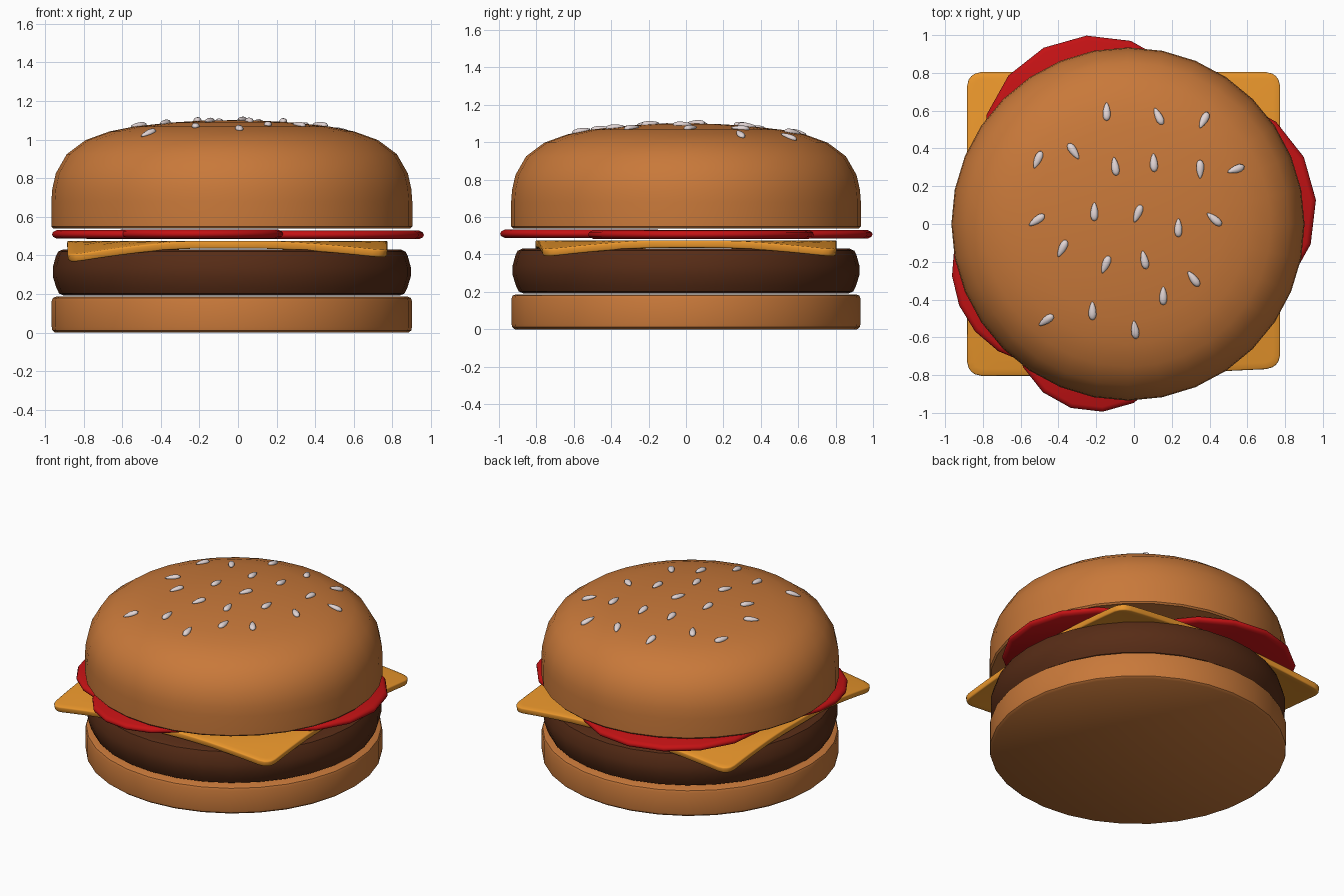
import bpy, bmesh, math
from mathutils import Vector, Matrix

if "Cube" in bpy.data.objects:
    bpy.data.objects.remove(bpy.data.objects["Cube"])

CX = -0.032  # bun axis


def material(name, rgb):
    m = bpy.data.materials.new(name)
    m.diffuse_color = (*rgb, 1)
    m.use_nodes = True
    m.node_tree.nodes["Principled BSDF"].inputs["Base Color"].default_value = m.diffuse_color
    return m


BUN = material("bun", (0.58, 0.19, 0.042))
MEAT = material("meat", (0.095, 0.025, 0.008))
CHEESE = material("cheese", (0.83, 0.31, 0.025))
TOMATO = material("tomato", (0.55, 0.006, 0.007))
SEED = material("seed", (0.75, 0.66, 0.66))


def finish(name, bm, mat, angle=40):
    bmesh.ops.recalc_face_normals(bm, faces=bm.faces[:])
    me = bpy.data.meshes.new(name)
    bm.to_mesh(me)
    bm.free()
    ob = bpy.data.objects.new(name, me)
    bpy.context.collection.objects.link(ob)
    me.materials.append(mat)
    bpy.ops.object.select_all(action='DESELECT')
    ob.select_set(True)
    bpy.context.view_layer.objects.active = ob
    bpy.ops.object.shade_smooth_by_angle(angle=math.radians(angle))
    return ob


def lathe(name, profile, mat, centre=(CX, 0, 0), sides=32, start=0, angle=40):
    """Revolve an (r, z) profile about a vertical axis."""
    bm = bmesh.new()
    turn = Matrix.Rotation(math.radians(start), 3, 'Z')
    vs = [bm.verts.new(turn @ Vector((r, 0, z))) for r, z in profile]
    es = [bm.edges.new(p) for p in zip(vs, vs[1:])]
    bmesh.ops.spin(bm, geom=vs + es, cent=(0, 0, 0), axis=(0, 0, 1),
                   angle=math.tau, steps=sides)
    bmesh.ops.remove_doubles(bm, verts=bm.verts[:], dist=1e-4)
    bmesh.ops.translate(bm, verts=bm.verts[:], vec=centre)
    return finish(name, bm, mat, angle)


# Buns and patty
lathe("bottom_bun", [(0, 0), (0.915, 0), (0.93, 0.012), (0.933, 0.03), (0.933, 0.165),
                     (0.927, 0.18), (0.91, 0.187), (0, 0.187)], BUN)
lathe("patty", [(0, 0.192), (0.87, 0.192), (0.895, 0.203), (0.91, 0.235), (0.927, 0.29),
                (0.927, 0.34), (0.912, 0.395), (0.9, 0.42), (0.875, 0.431), (0, 0.431)], MEAT)
DOME = [(0.935, 0.55), (0.935, 0.68), (0.93, 0.745), (0.912, 0.825), (0.855, 0.925),
        (0.757, 0.998), (0.635, 1.042), (0.51, 1.067), (0.325, 1.088), (0.16, 1.098), (0, 1.101)]
lathe("top_bun", [(0, 0.54), (0.925, 0.54)] + DOME, BUN)

# Cheese slice: rounded square with drooping corners
H, R = 0.815, 0.075
axis = [-H, -H + R / 2] + [(H - R) * (i / 8 - 1) for i in range(17)] + [H - R / 2, H]
bm = bmesh.new()


def cheese_point(x, y):
    u, v = abs(x) - (H - R), abs(y) - (H - R)
    if u > 0 and v > 0:
        k = max(u, v) / math.hypot(u, v)
        x = math.copysign(H - R + u * k, x)
        y = math.copysign(H - R + v * k, y)
    slope = 0.24 if x < 0 and y < 0 else 0.16
    z = 0.476 - slope * max(0, math.hypot(x, y) - 0.83)
    if x > 0 and y < 0:
        y *= 1 - 0.06 * x
    return (x * 1.018 - 0.055, y * 0.988, z)


grid = [[bm.verts.new(cheese_point(x, y)) for x in axis] for y in axis]
for a, b in zip(grid, grid[1:]):
    for i in range(len(axis) - 1):
        bm.faces.new((a[i], a[i + 1], b[i + 1], b[i]))
cheese = finish("cheese_slice", bm, CHEESE)
solid = cheese.modifiers.new("thickness", 'SOLIDIFY')
solid.thickness = 0.04
solid.offset = -1
bev = cheese.modifiers.new("soft_edge", 'BEVEL')
bev.width = 0.008
bev.segments = 2

# Tomato slices: x, y, radius, sides
SLICES = [(0.36, 0.08, 0.605, 16), (-0.204, 0.394, 0.605, 16),
          (-0.45, -0.234, 0.515, 20), (-0.20, -0.56, 0.435, 16)]
for i, (x, y, r, n) in enumerate(SLICES):
    lathe(f"tomato_slice_{i + 1}",
          [(0, 0), (r - 0.025, 0), (r - 0.005, 0.01), (r, 0.022), (r - 0.005, 0.035),
           (r - 0.025, 0.045), (0, 0.045)],
          TOMATO, (x, y, 0.484 + 0.0015 * i), n, 4.5, 50)


# Sesame seeds lying on the dome: x, y, heading of the narrow end
def dome(r):
    for (r1, z1), (r0, z0) in zip(DOME, DOME[1:]):
        if r0 <= r <= r1:
            return z0 + (z1 - z0) * (r - r0) / (r1 - r0), (z1 - z0) / (r1 - r0)


SEEDS = [(-.145, .595, 90), (.13, .57, 115), (.37, .55, 242), (-.51, .34, 247), (-.32, .385, 304),
         (-.10, .305, 98), (.105, .325, 93), (.35, .29, 270), (.54, .29, 200), (-.515, .02, 215),
         (-.21, .065, 90), (.02, .055, 248), (.235, -.02, 90), (.425, .025, 140), (-.38, -.13, 243),
         (-.15, -.215, 248), (.055, -.19, 102), (.315, -.29, 127), (.155, -.38, 90),
         (-.22, -.46, 90), (-.465, -.51, 217), (.005, -.56, 97)]
for i, (x, y, heading) in enumerate(SEEDS):
    bm = bmesh.new()
    bmesh.ops.create_uvsphere(bm, u_segments=12, v_segments=8, radius=1)
    for v in bm.verts:
        taper = 1 - 0.35 * v.co.x
        v.co = Vector((v.co.x * 0.05, v.co.y * 0.02 * taper, v.co.z * 0.015 * taper))
    d = Vector((x - CX, y, 0))
    z, s = dome(d.length)
    normal = (Vector((0, 0, 1)) - s * d.normalized()).normalized()
    tilt = Vector((0, 0, 1)).rotation_difference(normal).to_matrix().to_4x4()
    bm.transform(Matrix.Translation((x, y, z + 0.004)) @ tilt
                 @ Matrix.Rotation(math.radians(heading), 4, 'Z'))
    finish(f"sesame_seed_{i + 1}", bm, SEED, 60)
